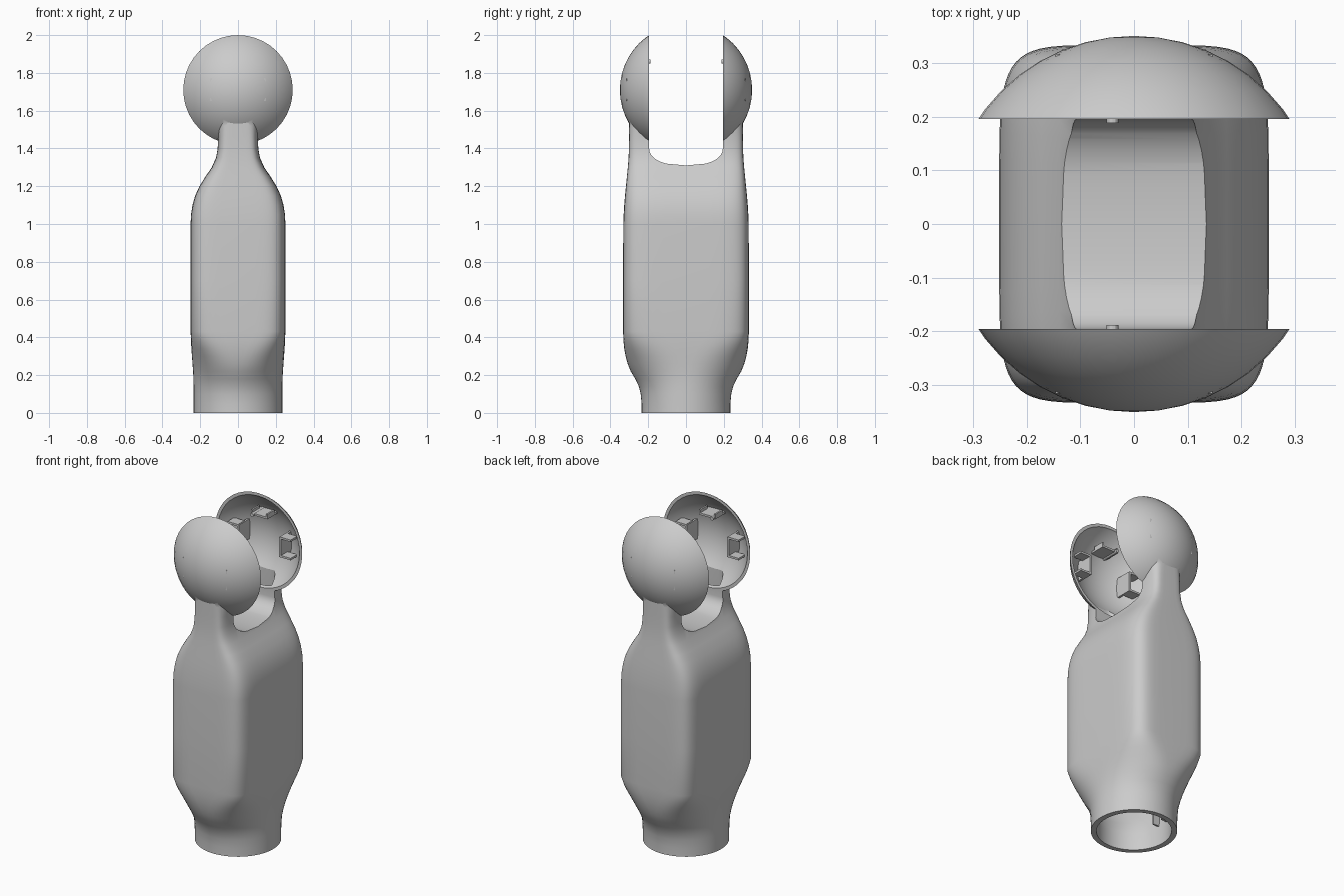
import bpy, bmesh, math
from mathutils import Matrix, Vector

if "Cube" in bpy.data.objects:
    bpy.data.objects.remove(bpy.data.objects["Cube"])


def make_obj(name, bm):
    bmesh.ops.recalc_face_normals(bm, faces=bm.faces)
    me = bpy.data.meshes.new(name)
    bm.to_mesh(me)
    bm.free()
    ob = bpy.data.objects.new(name, me)
    bpy.context.collection.objects.link(ob)
    return ob


def boolean(a, b, op):
    """Apply a boolean of b onto a and discard b."""
    b.hide_render = True
    m = a.modifiers.new("bool", 'BOOLEAN')
    m.object, m.operation, m.solver = b, op, 'EXACT'
    bpy.context.view_layer.objects.active = a
    bpy.ops.object.modifier_apply(modifier=m.name)
    bpy.data.objects.remove(b, do_unlink=True)


def loft(name, sections, wall=0.0, n=64):
    """Stack superellipse sections (z, half x, half y, exponent)."""
    bm = bmesh.new()
    rings = []
    for z, ax, ay, e in sections:
        ring = []
        for i in range(n):
            t = 2 * math.pi * (i + 0.5) / n
            c, s = math.cos(t), math.sin(t)
            x = math.copysign(abs(c) ** (2 / e), c) * (ax - wall)
            y = math.copysign(abs(s) ** (2 / e), s) * (ay - wall)
            ring.append(bm.verts.new((x, y, z)))
        rings.append(ring)
    for r0, r1 in zip(rings, rings[1:]):
        for i in range(n):
            j = (i + 1) % n
            bm.faces.new((r0[i], r0[j], r1[j], r1[i]))
    bm.faces.new(rings[0])
    bm.faces.new(rings[-1])
    return make_obj(name, bm)


def ball(name, r):
    bm = bmesh.new()
    mat = Matrix.Translation((0, 0, 1.71)) @ Matrix.Rotation(math.pi / 2, 4, 'X')
    bmesh.ops.create_uvsphere(bm, u_segments=40, v_segments=24, radius=r, matrix=mat)
    return make_obj(name, bm)


def slot(name, grow=0.0):
    """U-shaped block running through x, with elliptical lower corners."""
    w, zb, h, a = 0.195 + grow, 1.31 - grow, 0.09, 0.13
    half = [(w, 2.3)]
    for i in range(9):
        t = math.pi / 2 * i / 8
        half.append((w - a + a * math.cos(t), zb + h - (h - 0.006) * math.sin(t)))
    pts = half + [(0, zb)] + [(-y, z) for y, z in reversed(half)]
    bm = bmesh.new()
    f = bm.faces.new([bm.verts.new((-0.6, y, z)) for y, z in pts])
    ext = bmesh.ops.extrude_face_region(bm, geom=[f])
    bmesh.ops.translate(bm, vec=(1.2, 0, 0),
                        verts=[v for v in ext['geom'] if isinstance(v, bmesh.types.BMVert)])
    return make_obj(name, bm)


def add_box(bm, lo, hi):
    lo, hi = Vector(lo), Vector(hi)
    mat = Matrix.Translation((lo + hi) / 2) @ Matrix.Diagonal((*(hi - lo), 1))
    bmesh.ops.create_cube(bm, size=1, matrix=mat)


def add_rod(bm, pos, r, length, axis):
    rot = Matrix.Rotation(math.pi / 2, 4, axis)
    bmesh.ops.create_cone(bm, cap_ends=True, segments=16, radius1=r, radius2=r,
                          depth=length, matrix=Matrix.Translation(pos) @ rot)


# Body sections: round socket, rounded-box trunk, narrow neck
collar = [(0.0, .235, .235, 2), (.05, .235, .235, 2), (.1, .235, .24, 2)]
trunk = [(.14, .235, .25, 2), (.18, .236, .269, 2.05), (.22, .238, .293, 2.15),
         (.26, .241, .309, 2.4), (.3, .244, .32, 2.8), (.34, .247, .327, 3.5),
         (.38, .249, .331, 4.5), (.43, .251, .333, 6), (.7, .251, .333, 6),
         (1.0, .251, .332, 6), (1.05, .249, .33, 6), (1.1, .241, .327, 6),
         (1.15, .227, .323, 6), (1.2, .204, .318, 6), (1.25, .173, .313, 6),
         (1.3, .139, .308, 6), (1.35, .117, .304, 6), (1.4, .109, .302, 6),
         (1.46, .107, .301, 6), (1.52, .113, .301, 5), (1.6, .118, .3, 5)]
body = loft("arm_shell", collar + trunk)
boolean(body, ball("outer_ball", .35), 'UNION')
boolean(body, slot("slot_cut"), 'DIFFERENCE')

# Hollow interior
hollow = loft("hollow", [(-.1, .23, .23, 2), (.1, .232, .238, 2)] + trunk, wall=.028)
boolean(hollow, slot("slot_wall", .013), 'DIFFERENCE')
boolean(hollow, ball("inner_ball", .335), 'UNION')
boolean(body, hollow, 'DIFFERENCE')
for o in bpy.context.selected_objects:
    o.select_set(False)
body.select_set(True)
bpy.context.view_layer.objects.active = body
bpy.ops.object.shade_smooth_by_angle(angle=math.radians(32))

# Clips inside each dome: two side brackets and one top bracket with pin
for name, s in (("front_dome_clips", -1), ("back_dome_clips", 1)):
    bm = bmesh.new()
    for k in (-1, 1):
        add_box(bm, (k * .14 - .006, .2, 1.65), (k * .14 + .006, .315, 1.77))
        for z in (1.65, 1.76):
            x0, x1 = sorted((k * .14, k * .21))
            add_box(bm, (x0, .2, z), (x1, .262, z + .012))
    add_box(bm, (-.055, .2, 1.855), (.055, .305, 1.867))
    for x in (-.055, .045):
        add_box(bm, (x, .2, 1.86), (x + .01, .27, 1.885))
    add_rod(bm, (-.04, .245, 1.86), .011, .115, 'X')
    for v in bm.verts:
        v.co.y *= s
    make_obj(name, bm)

# Pegs and clip ribs inside the socket
bm = bmesh.new()
for k in (-1, 1):
    add_rod(bm, (0, k * .24, .26), .03, .1, 'X')
    for y in (-.04, .03):
        x0, x1 = sorted((k * .165, k * .215))
        add_box(bm, (x0, y, .12), (x1, y + .01, .22))
make_obj("socket_pegs", bm)
